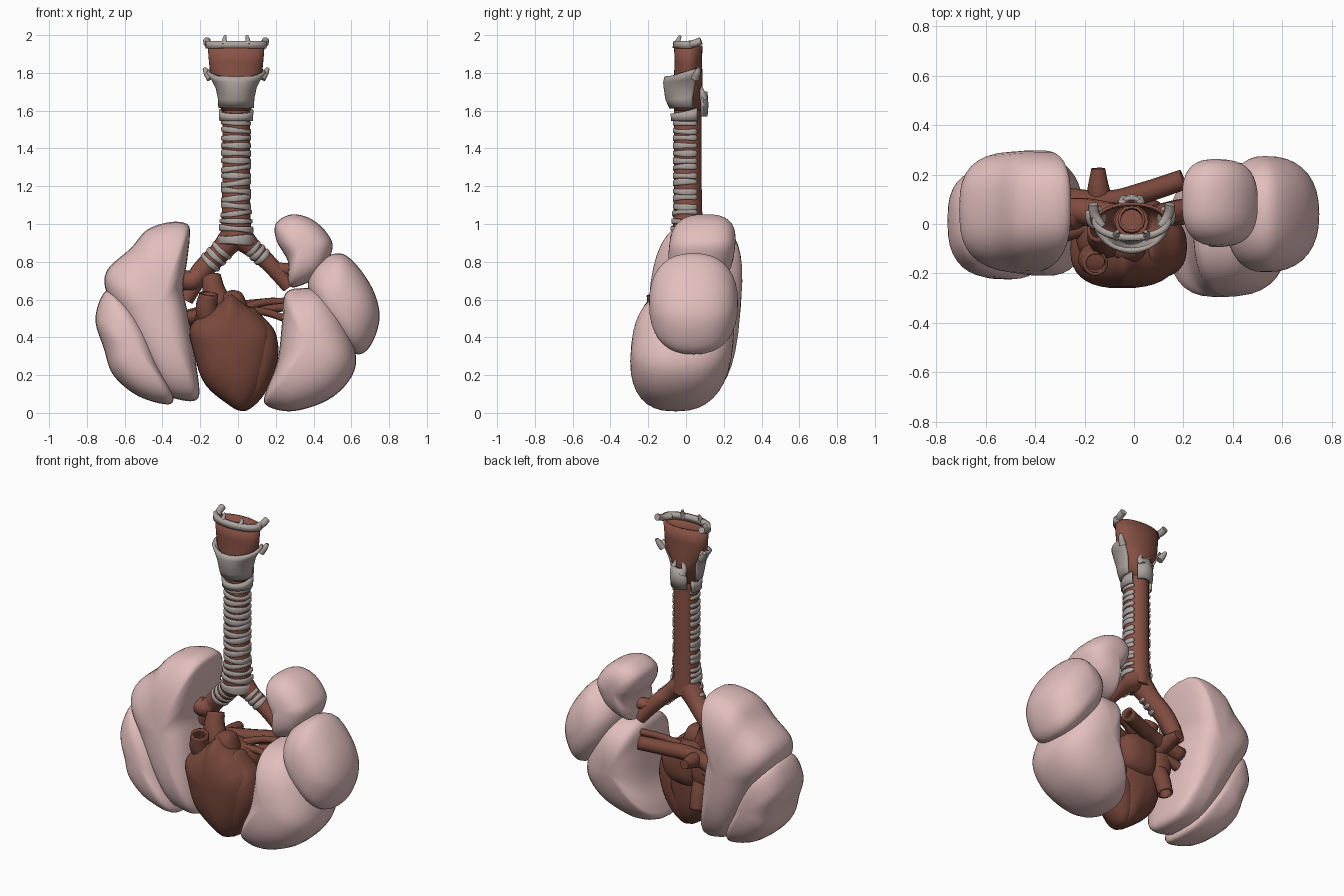
import bpy, bmesh, math, random
from mathutils import Vector

if "Cube" in bpy.data.objects:
    bpy.data.objects.remove(bpy.data.objects["Cube"])
random.seed(4)

def mat(name, c):
    m = bpy.data.materials.new(name)
    m.diffuse_color = (*c, 1)
    m.use_nodes = True
    m.node_tree.nodes["Principled BSDF"].inputs["Base Color"].default_value = m.diffuse_color
    return m

PINK = mat("lung_pink", (0.76, 0.52, 0.51))
FLESH = mat("flesh_brown", (0.25, 0.084, 0.06))
HEART = mat("heart_brown", (0.19, 0.064, 0.044))
GREY = mat("cartilage_grey", (0.42, 0.37, 0.35))
CX, CY = -0.01, 0.01      # windpipe axis

def finish(bm, name, m):
    bmesh.ops.recalc_face_normals(bm, faces=bm.faces[:])
    me = bpy.data.meshes.new(name)
    bm.to_mesh(me)
    bm.free()
    me.materials.append(m)
    me.shade_smooth()
    ob = bpy.data.objects.new(name, me)
    bpy.context.collection.objects.link(ob)
    return ob

def smooth_loop(p, n=6):
    """Closed Catmull-Rom through 2D points"""
    p = [Vector(q) for q in p]
    out = []
    for i in range(len(p)):
        a, b, c, d = (p[(i + k - 1) % len(p)] for k in range(4))
        for j in range(n):
            t = j / n
            out.append(0.5 * (2*b + (c-a)*t + (2*a-5*b+4*c-d)*t*t + (3*b-a-3*c+d)*t**3))
    return out

def lobe(name, outline, centre, yc, hd, tilt, m, e=0.75, rings=17):
    """Pillow: front outline (x,z) shrunk to a centre toward front and back"""
    loop, c = smooth_loop(outline), Vector(centre)
    bm = bmesh.new()
    def vert(q, y):
        return bm.verts.new((q.x, y + tilt * (q.y - c.y), q.y))
    rows = []
    for k in range(1, rings + 1):
        a = math.pi * (k / (rings + 1) - 0.5)
        y = yc + hd * math.copysign(abs(math.sin(a)) ** e, a)
        rows.append([vert(c + (q - c) * math.cos(a) ** e, y) for q in loop])
    n = len(loop)
    for r, s in zip(rows, rows[1:]):
        for i in range(n):
            bm.faces.new((r[i], r[(i+1) % n], s[(i+1) % n], s[i]))
    for r, y in ((rows[0], yc - hd), (rows[-1], yc + hd)):
        p = vert(c, y)
        for i in range(n):
            bm.faces.new((r[i], r[(i+1) % n], p))
    return finish(bm, name, m)

def tube(name, pts, radii, m, hollow=False):
    """Smooth tube through points, with a radius at each"""
    cu = bpy.data.curves.new(name, 'CURVE')
    cu.dimensions = '3D'
    cu.bevel_depth, cu.bevel_resolution = 1, 4
    cu.use_fill_caps, cu.resolution_u = not hollow, 6
    sp = cu.splines.new('BEZIER')
    sp.bezier_points.add(len(pts) - 1)
    for b, p, r in zip(sp.bezier_points, pts, radii):
        b.co, b.radius = p, r
        b.handle_left_type = b.handle_right_type = 'AUTO'
    cu.materials.append(m)
    ob = bpy.data.objects.new(name, cu)
    bpy.context.collection.objects.link(ob)
    bpy.ops.object.select_all(action='DESELECT')
    ob.select_set(True)
    bpy.context.view_layer.objects.active = ob
    bpy.ops.object.convert(target='MESH')
    ob.data.shade_smooth()
    if hollow:
        s = ob.modifiers.new("wall", 'SOLIDIFY')
        s.thickness, s.offset = 0.012, 0
    return ob

def ring(name, c, axis, r, w, span, tilt=0.0, n=28):
    """Flat C-shaped band of uneven width round an axis, open at the back"""
    axis = Vector(axis).normalized()
    side = Vector((0, -1, 0)).cross(axis).normalized()
    front = axis.cross(side)
    bm, rows, ph = bmesh.new(), [], random.uniform(0, 6)
    for i in range(n + 1):
        a = math.radians(span) * (2 * i / n - 1)
        d = side * math.sin(a) + front * math.cos(a)
        ww = w * (1 + .18 * math.sin(2.3 * a + ph)) * (0.5 if i in (0, n) else 1)
        rows.append([bm.verts.new(Vector(c) + d * (r + u) + axis * (v * ww + tilt * math.sin(a)))
                     for u, v in ((-.012, -1), (-.003, -.95), (0, -.6), (0, .6), (-.003, .95), (-.012, 1))])
    for p, q in zip(rows, rows[1:]):
        for j in range(6):
            bm.faces.new((p[j], p[(j+1) % 6], q[(j+1) % 6], q[j]))
    bm.faces.new(rows[0])
    bm.faces.new(rows[-1])
    return finish(bm, name, GREY)

def shell(name, rows, mid, span, m, dip=0.0, thick=0.018, n=32):
    """Curved sheet: rows of (z, rx, ry, yc), angle 0 faces front"""
    bm = bmesh.new()
    grid = []
    for k, (z, rx, ry, yc) in enumerate(rows):
        row = []
        for i in range(n + 1):
            t = 2 * i / n - 1
            a = math.radians(mid + span * t)
            zz = z + dip * t * t * (k / (len(rows) - 1))
            row.append(bm.verts.new((CX + rx*math.sin(a), yc - ry*math.cos(a), zz)))
        grid.append(row)
    for r, s in zip(grid, grid[1:]):
        for i in range(n):
            bm.faces.new((r[i], r[i+1], s[i+1], s[i]))
    bmesh.ops.remove_doubles(bm, verts=bm.verts[:], dist=1e-5)
    ob = finish(bm, name, m)
    s = ob.modifiers.new("wall", 'SOLIDIFY')
    s.thickness, s.offset = thick, 0
    return ob

# Lungs
lobe("left_inner_lobe", [(-.27, 1.0), (-.36, 1.01), (-.48, .97), (-.57, .87), (-.69, .76), (-.70, .65),
     (-.62, .5), (-.52, .3), (-.40, .12), (-.31, .07), (-.21, .08), (-.22, .25), (-.26, .5), (-.29, .66),
     (-.27, .8), (-.255, .94)], (-.42, .56), .045, .245, .08, PINK, .7)
lobe("left_outer_lobe", [(-.70, .645), (-.755, .5), (-.71, .34), (-.66, .2), (-.53, .09), (-.37, .045),
     (-.345, .1), (-.41, .24), (-.49, .45), (-.60, .61)], (-.55, .35), .0, .22, .08, PINK, .75)
lobe("right_upper_lobe", [(.2, 1.0), (.28, 1.05), (.38, 1.03), (.465, .96), (.5, .87), (.43, .73), (.3, .665),
     (.265, .70), (.265, .8), (.205, .91)], (.34, .88), .085, .175, .1, PINK, .74)
lobe("right_middle_lobe", [(.43, .8), (.56, .84), (.695, .69), (.75, .52), (.71, .37), (.64, .31), (.54, .36),
     (.42, .5), (.37, .68)], (.53, .58), .04, .235, .0, PINK, .85)
lobe("right_lower_lobe", [(.25, .63), (.33, .66), (.45, .64), (.56, .5), (.625, .26), (.51, .09), (.3, .01),
     (.15, .04), (.15, .12), (.21, .28), (.235, .5)], (.37, .36), -.02, .27, .1, PINK, .8)

# Heart: body, left chamber bulge, two upper chambers behind
lobe("heart_body", [(-.04, .63), (.03, .58), (.11, .52), (.18, .42), (.17, .26), (.11, .1), (.03, .012),
     (-.06, .05), (-.18, .16), (-.24, .34), (-.255, .45), (-.19, .52), (-.1, .58)],
     (-.05, .35), -.105, .155, -.02, HEART, .82)
lobe("heart_left_chamber", [(.06, .56), (.14, .50), (.20, .42), (.21, .28), (.14, .1), (.04, .01),
     (-.01, .06), (.05, .2), (.04, .4)], (.1, .31), -.09, .125, -.02, HEART, .85)
lobe("heart_left_upper_chamber", [(-.1, .56), (.08, .55), (.14, .46), (.08, .33), (-.1, .33)],
     (0, .45), .0, .11, 0, HEART)
lobe("heart_right_upper_chamber", [(-.22, .53), (-.12, .55), (-.07, .42), (-.13, .3), (-.23, .36)],
     (-.15, .43), -.03, .13, 0, HEART)
lobe("heart_trunk", [(-.09, .6), (-.07, .635), (-.02, .65), (.03, .62), (.05, .5), (-.1, .48)],
     (-.02, .56), -.08, .08, 0, HEART, .85)

# Great vessels
tube("front_vessel", [(-.12, -.1, .45), (-.165, -.14, .54), (-.155, -.16, .63)], [.06, .055, .045], HEART, True)
tube("arch_vessel", [(-.06, -.07, .52), (-.12, -.06, .62), (-.14, -.02, .72)], [.07, .06, .045], HEART, True)
tube("lower_vein", [(-.14, .0, .44), (-.145, .07, .32), (-.15, .1, .21)], [.05, .043, .04], HEART, True)
tube("rear_vein", [(-.13, .03, .5), (-.143, .13, .53), (-.145, .225, .54)], [.05, .047, .028], HEART)
tube("rear_artery", [(-.27, .1, .5), (-.1, .09, .54), (.05, .13, .555), (.2, .18, .57)],
     [.04, .04, .037, .036], HEART, True)
for i, (a, b, r) in enumerate([((.02, -.02, .54), (.25, .02, .5), .02), ((.03, .0, .5), (.25, .05, .56), .022),
                               ((.02, .03, .55), (.25, .09, .59), .02), ((-.08, .0, .5), (-.29, -.04, .5), .035),
                               ((-.08, .03, .46), (-.28, .09, .42), .03)]):
    mid = (Vector(a) + Vector(b)) / 2 + Vector((0, .01, .015))
    tube(f"lung_vessel_{i}", [a, mid, b], [r * 1.2, r, r], HEART)

# Windpipe and its two branches
tube("windpipe", [(CX, CY, .89), (CX, CY, 1.2), (CX, CY, 1.62)], [.08, .073, .073], FLESH)
branches = {"left": ([(CX, .01, .95), (-.1, .03, .845), (-.2, .05, .74), (-.28, .06, .6)], [.075, .058, .056, .045]),
            "right": ([(CX, .01, .95), (.09, .03, .86), (.17, .05, .785), (.27, .07, .67)], [.075, .047, .045, .04])}
for side, (pts, rad) in branches.items():
    tube(side + "_branch", pts, rad, FLESH)
    axis = Vector(pts[1]) - Vector(pts[2])
    for k in range(3):
        c = Vector(pts[1]) - axis * (k * 0.3 - 0.15)
        ring(f"{side}_branch_ring_{k}", c, axis, rad[1] + .005, .014, 105)
tube("left_branch_fork", [(-.2, .05, .74), (-.25, .03, .70), (-.3, .02, .71)], [.05, .055, .05], FLESH)
tube("right_branch_fork", [(.18, .05, .77), (.23, .06, .76), (.29, .08, .76)], [.035, .035, .035], FLESH)

# Cartilage rings
for k in range(15):
    ring(f"windpipe_ring_{k}", (CX, CY, .975 + k * .04), (0, 0, 1), .08 + .012 * max(0, 1 - k / 3),
         random.uniform(.012, .016), 130, random.uniform(-.012, .012))
ring("fork_ring", (CX, .013, .915), (0, 0, 1), .098, .025, 95)

# Voice box
shell("lower_ring_front", [(1.545, .08, .08, CY), (1.585, .083, .083, CY)], 0, 125, GREY, dip=.03)
shell("lower_ring_back_plate", [(1.57, .07, .085, .02), (1.63, .075, .09, .02), (1.70, .06, .085, .02)],
      180, 45, GREY)
shell("shield_cartilage", [(1.615, .085, .085, .005), (1.66, .088, .1, .0), (1.71, .1, .113, .005),
      (1.75, .123, .122, .01), (1.78, .15, .12, .015)], 0, 110, GREY, dip=.04)
shell("throat_membrane", [(1.6, .07, .068, .01), (1.72, .085, .07, .01), (1.78, .13, .07, .012),
      (1.86, .138, .066, .012), (1.945, .145, .07, .012)], 0, 180, FLESH, thick=.012)
tube("throat_inner_tube", [(CX, .015, 1.6), (CX, .015, 1.72), (CX, .02, 1.86)], [.05, .05, .05], FLESH, True)
for s in (-1, 1):
    tube("shield_horn", [(CX + s*.135, .05, 1.77), (CX + s*.155, .06, 1.8), (CX + s*.168, .07, 1.825)],
         [.022, .018, .01], GREY)
    tube("small_back_horn", [(CX + s*.03, .095, 1.66), (CX + s*.035, .085, 1.69), (CX + s*.025, .075, 1.73)],
         [.022, .018, .01], GREY)
    tube("tongue_bone_horn", [(CX + s*.12, -.01, 1.95), (CX + s*.15, .04, 1.955), (CX + s*.155, .08, 1.97)],
         [.018, .02, .02], GREY)
    tube("tongue_bone_tip", [(CX + s*.06, -.05, 1.95), (CX + s*.062, -.04, 1.975), (CX + s*.057, -.03, 1.997)],
         [.018, .012, .007], GREY)

# Tongue bone: a U-shaped bar on top
shell("tongue_bone", [(1.93, .148, .07, .012), (1.968, .148, .066, .012)], 0, 105, GREY, thick=.026)
